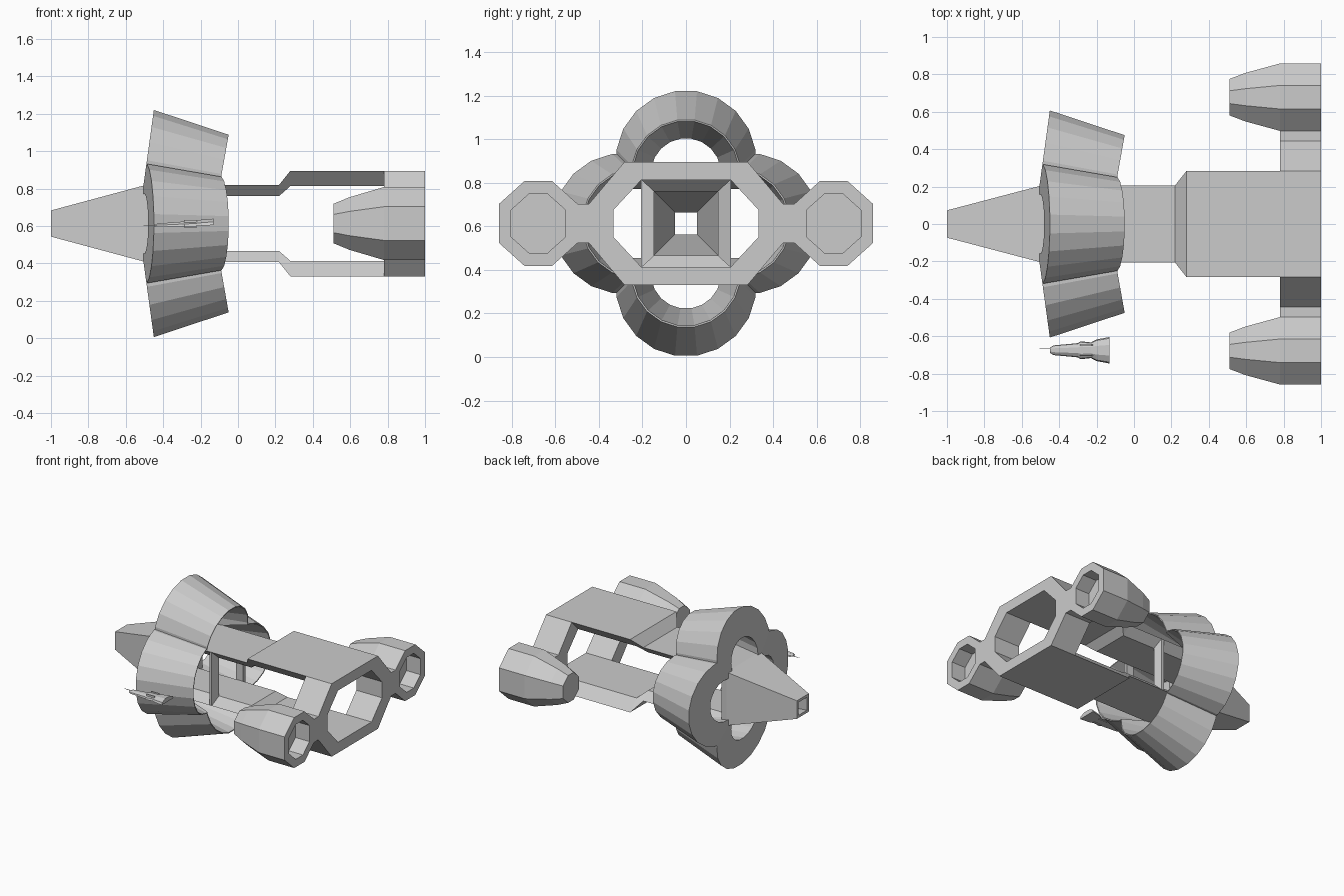
import bpy, bmesh, math
from mathutils import Matrix, Vector

if "Cube" in bpy.data.objects:
    bpy.data.objects.remove(bpy.data.objects["Cube"])

ZC = 0.613  # height of the ship's long axis
grey = bpy.data.materials.new("light_grey")
grey.diffuse_color = (0.6, 0.6, 0.6, 1)
grey.use_nodes = True
grey.node_tree.nodes["Principled BSDF"].inputs["Base Color"].default_value = grey.diffuse_color


def finish(name, bm, recalc=True, offset=(0, 0, ZC)):
    if recalc:
        bmesh.ops.recalc_face_normals(bm, faces=bm.faces)
    me = bpy.data.meshes.new(name)
    bm.to_mesh(me)
    bm.free()
    me.materials.append(grey)
    ob = bpy.data.objects.new(name, me)
    ob.location = offset
    bpy.context.collection.objects.link(ob)
    return ob


def loft(rings, closed=False):
    """Skin a row of equal-length point rings; cap the ends unless closed."""
    bm = bmesh.new()
    vs = [[bm.verts.new(p) for p in r] for r in rings]
    n = len(vs[0])
    pairs = list(zip(vs, vs[1:]))
    if closed:
        pairs.append((vs[-1], vs[0]))
    else:
        bm.faces.new(vs[0])
        bm.faces.new(vs[-1])
    for a, b in pairs:
        for i in range(n):
            j = (i + 1) % n
            bm.faces.new((a[i], a[j], b[j], b[i]))
    bmesh.ops.recalc_face_normals(bm, faces=bm.faces)
    return bm


def rect(x, hy, hz):
    return [(x, -hy, -hz), (x, hy, -hz), (x, hy, hz), (x, -hy, hz)]


def octagon(x, cy, s=1.0):
    pts = [(.18, .09), (.063, .195), (-.063, .195), (-.18, .09)]
    pts += [(-a, -b) for a, b in pts]
    return [(x, cy + a * s, b * s) for a, b in pts]


# Hollow square nose
finish("nose", loft([rect(-1, .073, .07), rect(-.49, .207, .207), rect(-.45, .207, .207),
                     rect(-.45, .147, .147), rect(-1, .05, .05)], closed=True))


# Upper and lower deck plates with mitred sides and a stepped ramp
def deck(x, yo, zo, yi, zi, s):
    return [(x, -yo, s * zo), (x, yo, s * zo), (x, yi, s * zi), (x, -yi, s * zi)]


for s, name in ((1, "upper_deck"), (-1, "lower_deck")):
    finish(name, loft([deck(-.47, .207, .207, .147, .147, s), deck(.22, .207, .207, .147, .147, s),
                       deck(.28, .283, .282, .205, .2, s), deck(1, .283, .282, .205, .2, s)]))

# Thin side posts, tapered outwards
for s in (1, -1):
    finish("side_post", loft([[(-.1, s * .207, z * .205), (-.08, s * .207, z * .205),
                               (-.06, s * .147, z * .15), (-.12, s * .147, z * .15)]
                              for z in (-1, 1)]))


# Four cowl lobes: tapered ring clipped to its quarter
def hoop(c, r, x0, slope, r0, n=20):
    pts = []
    for i in range(n):
        a = 2 * math.pi * (i + .5) / n
        y, z = r * math.sin(a), c + r * math.cos(a)
        pts.append((x0 + slope * (z - r0), y, z))
    return pts


for k in range(4):
    bm = loft([hoop(.288, .323, -.49, .138, .317), hoop(.225, .253, -.09, .178, .25),
               hoop(.225, .246, -.09, .178, .25), hoop(.23, .161, -.49, .138, .317)], closed=True)
    for co, no in (((0, 0, 0), (0, 1, -1)), ((0, 0, 0), (0, -1, -1)), ((0, 0, .18), (0, 0, -1))):
        bmesh.ops.bisect_plane(bm, geom=bm.verts[:] + bm.edges[:] + bm.faces[:],
                               plane_co=co, plane_no=Vector(no).normalized(), clear_outer=True)
    bmesh.ops.rotate(bm, verts=bm.verts, cent=(0, 0, 0), matrix=Matrix.Rotation(k * math.pi / 2, 3, 'X'))
    finish("cowl_lobe", bm, recalc=False)

# Rear frame arms and engine pods
arm = [(.283, .282), (.445, .09), (.52, .09), (.52, -.09), (.445, -.09), (.283, -.282),
       (.205, -.2), (.333, -.062), (.333, .062), (.205, .2)]
for s in (1, -1):
    finish("rear_arm", loft([[(x, s * y, z) for y, z in arm] for x in (.78, 1)]))
    c = s * .678
    finish("engine_pod", loft([octagon(.51, c, .54), octagon(.595, c, .72), octagon(.78, c),
                               octagon(1, c), octagon(1, c, .69), octagon(.88, c, .69)]))


# Small escort craft beside the cowl
def hull(x, w, lo, hi):
    return [(x, -w, lo), (x, w, lo), (x, w * .9, (lo + hi) / 2), (x, w * .4, hi),
            (x, -w * .4, hi), (x, -w * .9, (lo + hi) / 2)]


at = (0, -.675, ZC)
finish("escort_hull", loft([hull(-.45, .014, -.016, -.006), hull(-.43, .026, -.018, .0),
                            hull(-.3, .038, -.016, .01), hull(-.285, .048, -.016, .012),
                            hull(-.23, .042, -.015, .015), hull(-.2, .058, -.012, .02),
                            hull(-.13, .071, -.008, .026)]), offset=at)
finish("escort_antenna", loft([rect(-.505, .001, .001), rect(-.44, .002, .002)]),
       offset=(0, -.665, ZC - .012))
for s in (1, -1):
    finish("escort_fin", loft([[(x, s * (.025 + d), z) for d, z in
                                ((0, -.02), (.006, -.02), (.006, .02), (0, .02))]
                               for x in (-.29, -.22)]), offset=at)
